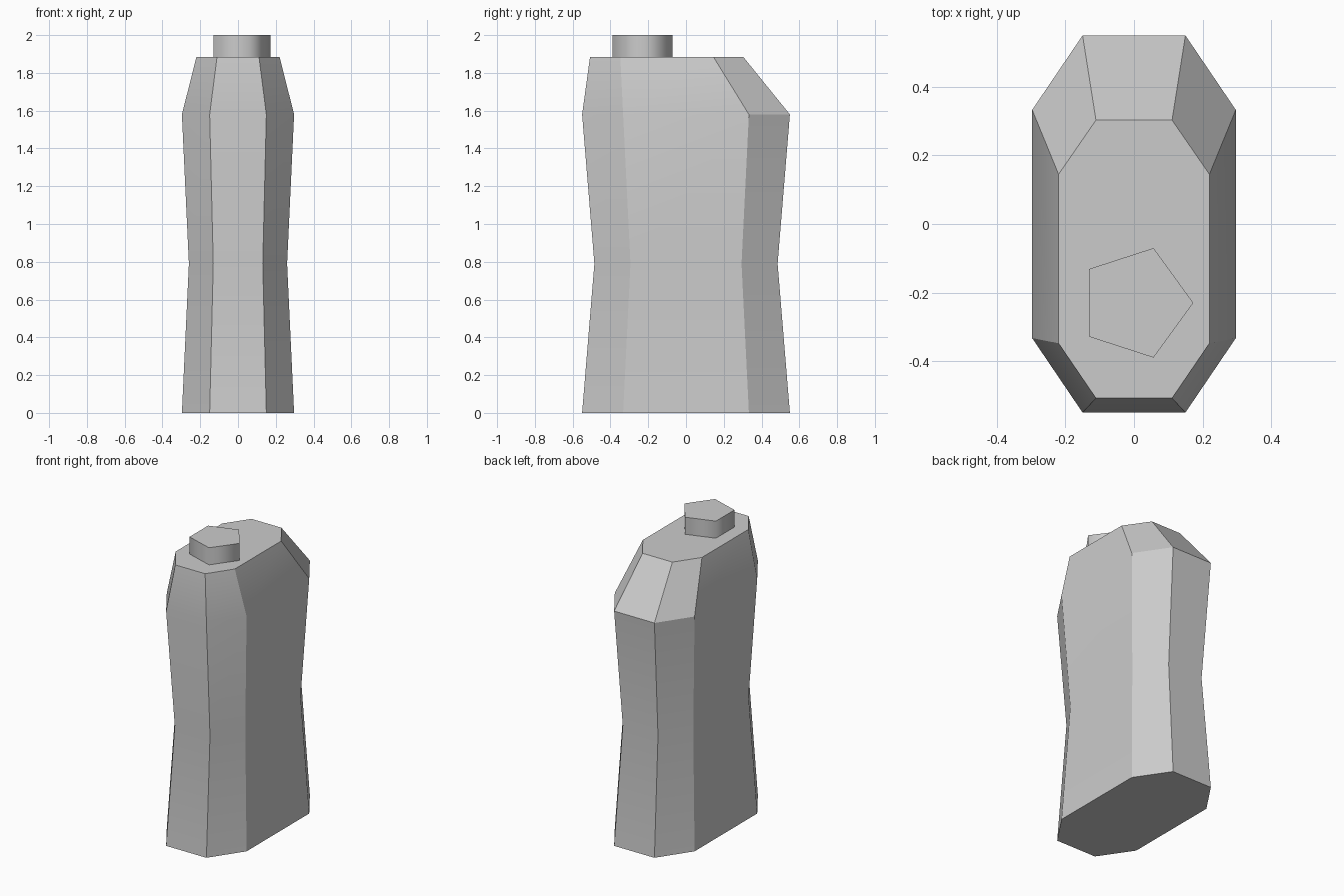
import bpy, bmesh, math

if "Cube" in bpy.data.objects:
    bpy.data.objects.remove(bpy.data.objects["Cube"])


def ring(z, w, wi, front, front_i, back_i, back):
    """Octagon cross-section, mirrored in x, anticlockwise from the front."""
    half = [(wi, front), (w, front_i), (w, back_i), (wi, back)]
    return [(x, y, z) for x, y in half] + [(-x, y, z) for x, y in reversed(half)]


# Bottle body: waisted octagon with an offset shoulder
sections = [
    ring(0.00, 0.297, 0.15, -0.55, -0.333, 0.333, 0.55),
    ring(0.79, 0.26, 0.131, -0.485, -0.294, 0.294, 0.485),
    ring(1.58, 0.297, 0.15, -0.55, -0.333, 0.333, 0.55),
    ring(1.885, 0.22, 0.111, -0.508, -0.348, 0.145, 0.303),
]
bm = bmesh.new()
loops = [[bm.verts.new(p) for p in s] for s in sections]
for a, b in zip(loops, loops[1:]):
    for i in range(8):
        j = (i + 1) % 8
        bm.faces.new((a[i], a[j], b[j], b[i]))
bm.faces.new(loops[0][::-1])
bm.faces.new(loops[-1])
bmesh.ops.recalc_face_normals(bm, faces=bm.faces)
mesh = bpy.data.meshes.new("bottle_body")
bm.to_mesh(mesh)
bm.free()
body = bpy.data.objects.new("bottle_body", mesh)
bpy.context.collection.objects.link(body)
bpy.context.view_layer.objects.active = body
body.select_set(True)
bpy.ops.object.shade_smooth_by_angle(angle=math.radians(30))
body.select_set(False)

# Five-sided cap near the front, one corner pointing to +x
bpy.ops.mesh.primitive_cylinder_add(
    vertices=5, radius=0.168, depth=0.115,
    location=(0.005, -0.23, 1.9425), rotation=(0, 0, -math.pi / 2))
cap = bpy.context.object
cap.name = "bottle_cap"
bpy.ops.object.shade_smooth_by_angle(angle=math.radians(80))
